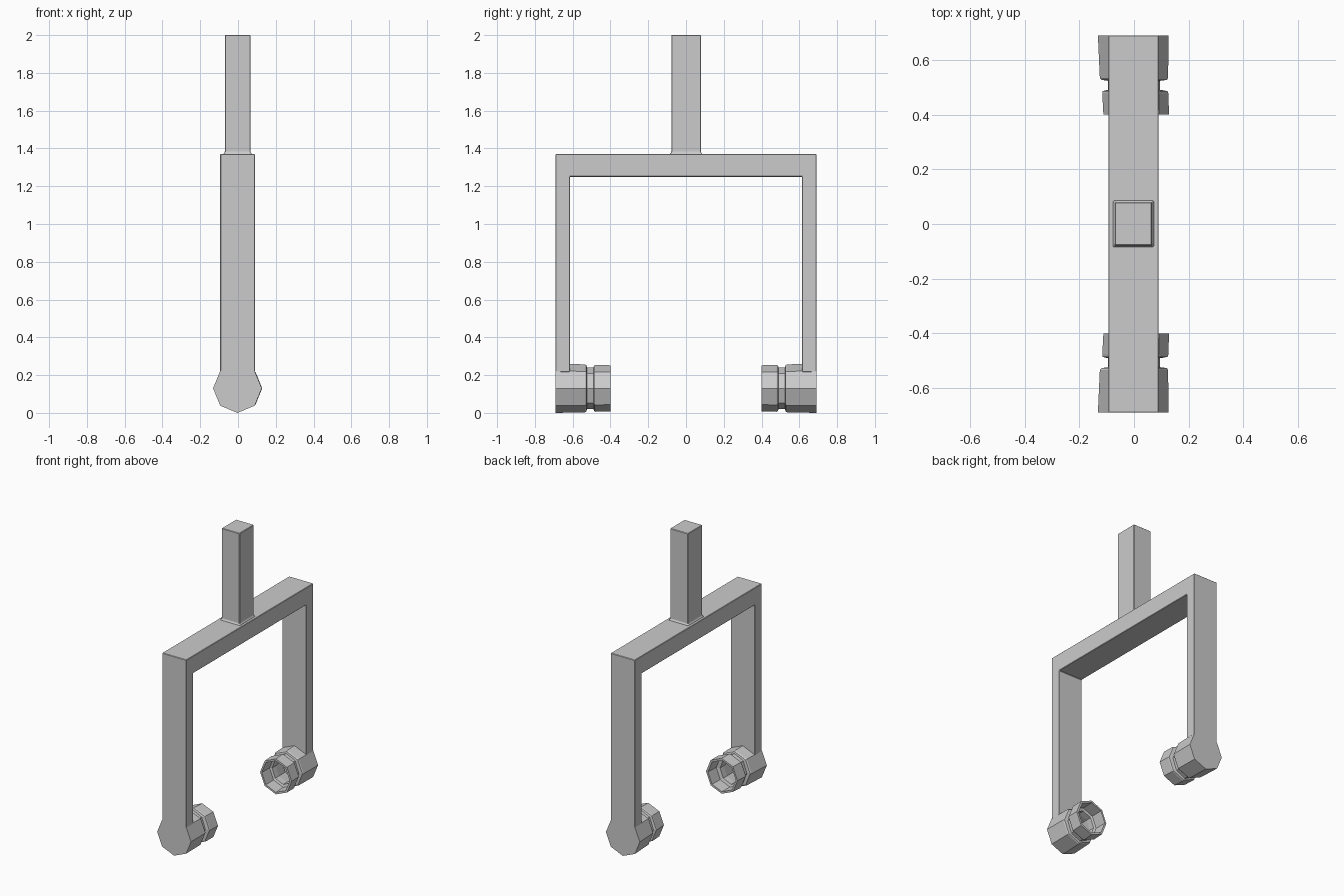
import bpy, bmesh, math

if "Cube" in bpy.data.objects:
    bpy.data.objects.remove(bpy.data.objects["Cube"])


def make_object(name, bm, bevel=0.0):
    bmesh.ops.recalc_face_normals(bm, faces=bm.faces)
    me = bpy.data.meshes.new(name)
    bm.to_mesh(me)
    bm.free()
    ob = bpy.data.objects.new(name, me)
    bpy.context.collection.objects.link(ob)
    if bevel:
        mod = ob.modifiers.new("edge_bevel", 'BEVEL')
        mod.width = bevel
        mod.segments = 1
    return ob


def loft(bm, rings):
    """Bridge closed rings of equal length and cap both ends."""
    vs = [[bm.verts.new(p) for p in ring] for ring in rings]
    n = len(vs[0])
    for a, b in zip(vs, vs[1:]):
        for i in range(n):
            j = (i + 1) % n
            bm.faces.new((a[i], a[j], b[j], b[i]))
    bm.faces.new(vs[0])
    bm.faces.new(vs[-1])


# U-shaped fork frame: side profile swept across the width
W0, W1 = -0.094, 0.090
profile = [(-0.69, 0.215), (-0.615, 0.215), (-0.615, 1.25), (0.615, 1.25),
           (0.615, 0.215), (0.69, 0.215), (0.69, 1.37), (-0.69, 1.37)]
bm = bmesh.new()
loft(bm, [[(x, y, z) for y, z in profile] for x in (W0, W1)])
make_object("fork_frame", bm, 0.003)

# Steering stem with a small flare at its foot
bm = bmesh.new()
rings = []
for z, g in ((1.36, 0.007), (1.371, 0.007), (1.38, 0.0), (2.0, 0.0)):
    rings.append([(-0.07 - g, -0.078 - g, z), (0.066 + g, -0.078 - g, z),
                  (0.066 + g, 0.079 + g, z), (-0.07 - g, 0.079 + g, z)])
loft(bm, rings)
make_object("steering_stem", bm, 0.003)

# Octagonal hub sockets: y, x radius, z radius, x offset from outside to inside
hub = [(0.690, 0.129, 0.130, -0.003),
       (0.535, 0.125, 0.127, 0.000),
       (0.527, 0.120, 0.122, 0.001),
       (0.524, 0.096, 0.110, 0.000),
       (0.491, 0.096, 0.110, 0.000),
       (0.486, 0.119, 0.121, 0.004),
       (0.478, 0.121, 0.124, 0.005),
       (0.400, 0.120, 0.122, 0.008),
       (0.400, 0.106, 0.108, 0.007),
       (0.484, 0.104, 0.107, 0.005),
       (0.490, 0.084, 0.090, 0.000),
       (0.530, 0.084, 0.090, 0.000),
       (0.612, 0.098, 0.100, 0.000)]
for side, label in ((-1, "front"), (1, "back")):
    bm = bmesh.new()
    rings = []
    for y, rx, rz, dx in hub:
        rings.append([(dx + rx * math.cos(k * math.pi / 4), side * y,
                       0.13 + rz * math.sin(k * math.pi / 4))
                      for k in range(8)])
    loft(bm, rings)
    make_object(label + "_hub_socket", bm)
